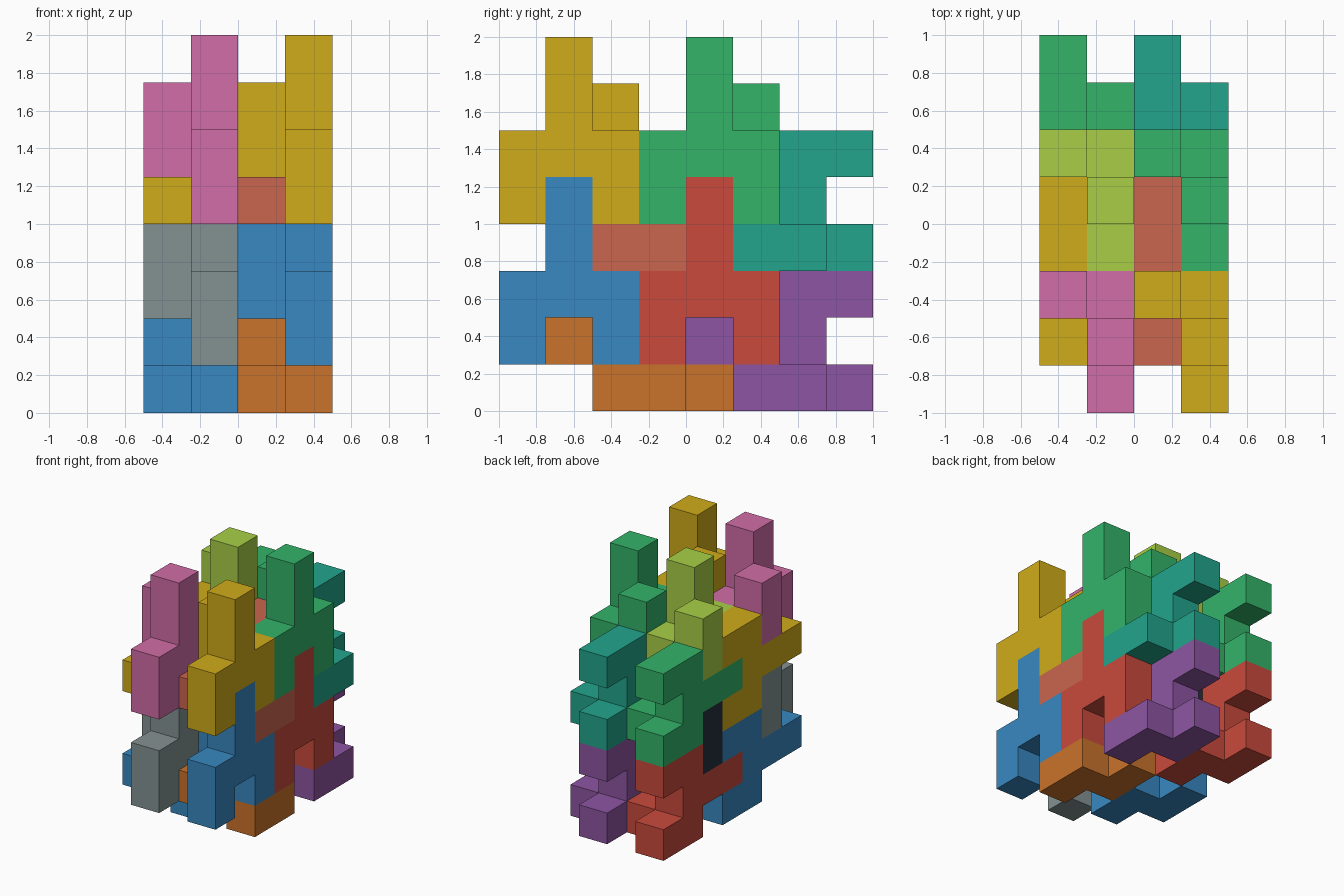
import bpy, bmesh
from mathutils import Vector, Matrix

if "Cube" in bpy.data.objects:
    bpy.data.objects.remove(bpy.data.objects["Cube"])

U = 0.25                                  # edge of one unit cube
CORNER = Vector((-0.5, -1.0, 0.0))        # lower front left corner of the block

# One puzzle piece: forked plate with a stem, plus two cubes on its left side
CELLS = [(0, 0, 0), (0, 0, 1), (0, 1, 1), (0, 2, 1), (0, 2, 0),
         (0, 1, 2), (0, 1, 3), (-1, 2, 1), (-1, 2, 2)]

COLOURS = {
    "yellow": "D0AC1A", "pink": "D26DA8", "blue": "3888C1", "grey": "849292",
    "green": "33B469", "lime": "A8CF46", "red": "CA4A3C", "navy": "24303C",
    "salmon": "C9664E", "teal": "22A58C", "orange": "CA722A", "purple": "8D55A2",
}


def material(name):
    mat = bpy.data.materials.get(name)
    if not mat:
        mat = bpy.data.materials.new(name)
        srgb = [int(COLOURS[name][n:n + 2], 16) / 255 for n in (0, 2, 4)]
        mat.diffuse_color = [((c + 0.055) / 1.055) ** 2.4 for c in srgb] + [1]
        mat.use_nodes = True
        mat.node_tree.nodes["Principled BSDF"].inputs["Base Color"].default_value = mat.diffuse_color
    return mat


def polycube(name, cells, place, colour):
    """Outer skin of a set of unit cubes, flat areas merged."""
    bm = bmesh.new()
    filled = set(cells)
    for cell in cells:
        centre = Vector(cell) + Vector((0.5, 0.5, 0.5))
        for axis in range(3):
            for sign in (1, -1):
                n, u, v = Vector(), Vector(), Vector()
                n[axis], u[(axis + 1) % 3], v[(axis + 2) % 3] = sign, sign, 1
                if tuple(int(c + d) for c, d in zip(cell, n)) in filled:
                    continue
                quad = [centre + (n + a * u + b * v) / 2
                        for a, b in ((-1, -1), (1, -1), (1, 1), (-1, 1))]
                bm.faces.new([bm.verts.new(p * U) for p in quad])
    bmesh.ops.remove_doubles(bm, verts=bm.verts, dist=1e-4)
    bmesh.ops.dissolve_limit(bm, angle_limit=0.01, verts=bm.verts, edges=bm.edges)
    mesh = bpy.data.meshes.new(name)
    bm.to_mesh(mesh)
    bm.free()
    mesh.materials.append(material(colour))
    obj = bpy.data.objects.new(name, mesh)
    obj.location = CORNER + Vector(place) * U
    bpy.context.collection.objects.link(obj)


# Upright pieces, stems pointing up
upright = [((3, 0, 4), "yellow"), ((1, 0, 4), "pink"), ((3, 0, 1), "blue"),
           ((1, 0, 1), "grey"), ((3, 3, 4), "green"), ((1, 3, 4), "lime"),
           ((3, 3, 1), "red"), ((1, 3, 1), "navy")]
for place, colour in upright:
    polycube("upright_piece_" + colour, CELLS, place, colour)

# Lying pieces, the same shape turned over so the stems point to the front
turned = [(-x, -z, 2 - y) for x, y, z in CELLS]
lying = [((2, 4, 3), "salmon"), ((2, 7, 3), "teal"), ((2, 4, 0), "orange"),
         ((2, 7, 0), "purple"), ((0, 4, 3), "yellow"), ((0, 7, 3), "green"),
         ((0, 4, 0), "blue"), ((0, 7, 0), "red")]
for place, colour in lying:
    polycube("lying_piece_" + colour, turned, place, colour)
